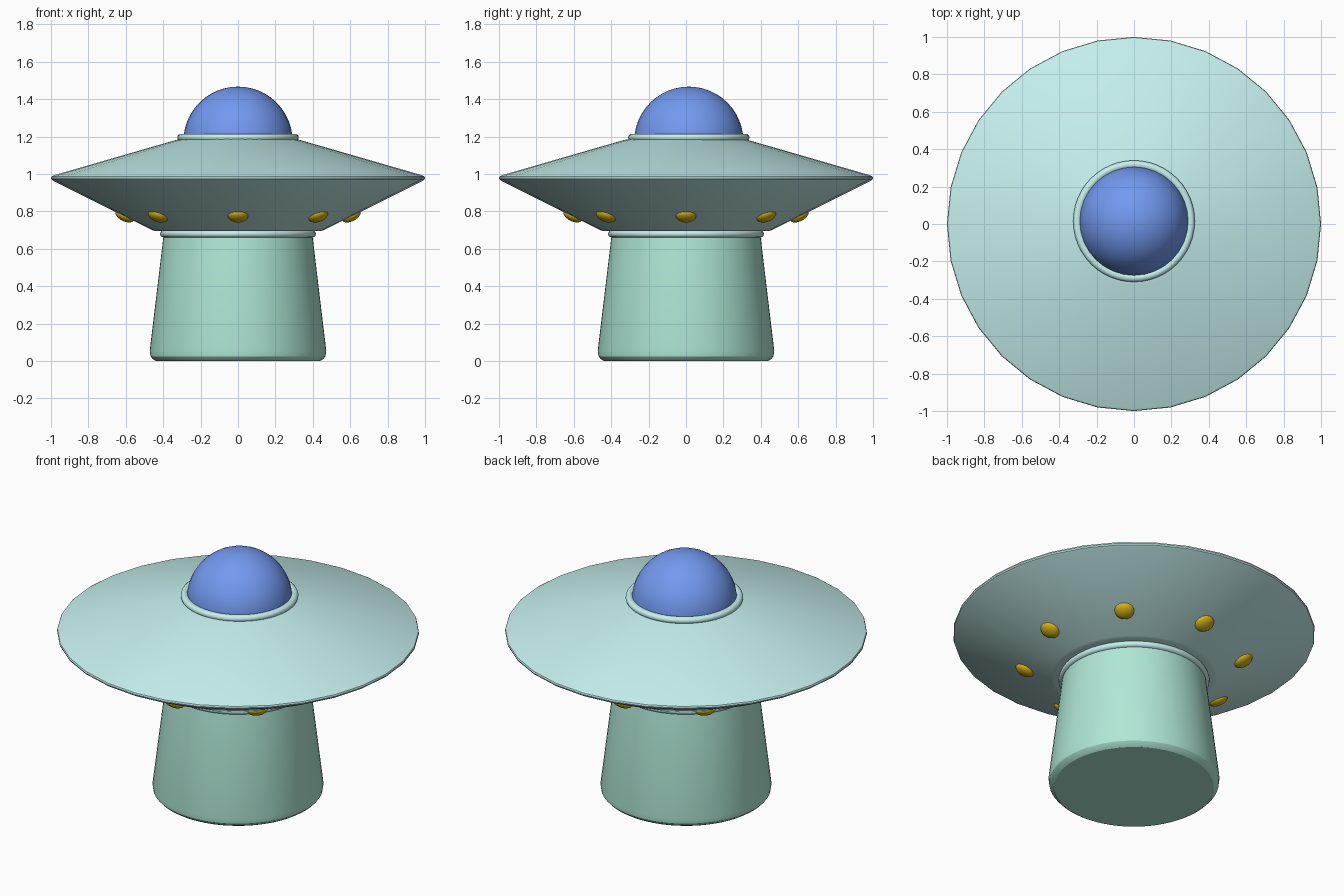
import bpy, bmesh
from math import cos, sin, pi, radians
from mathutils import Matrix

if "Cube" in bpy.data.objects:
    bpy.data.objects.remove(bpy.data.objects["Cube"])


def material(name, color):
    m = bpy.data.materials.new(name)
    m.diffuse_color = (*color, 1)
    m.use_nodes = True
    m.node_tree.nodes["Principled BSDF"].inputs["Base Color"].default_value = m.diffuse_color
    return m


hull_mat = material("pale_hull", (0.56, 0.87, 0.85))
beam_mat = material("mint_beam", (0.43, 0.80, 0.67))
glass_mat = material("blue_glass", (0.17, 0.32, 0.87))
lamp_mat = material("gold_lamp", (0.68, 0.46, 0.01))


def finish(name, bm, mat, angle=30):
    bmesh.ops.recalc_face_normals(bm, faces=bm.faces)
    me = bpy.data.meshes.new(name)
    bm.to_mesh(me)
    bm.free()
    ob = bpy.data.objects.new(name, me)
    bpy.context.collection.objects.link(ob)
    me.materials.append(mat)
    bpy.ops.object.select_all(action='DESELECT')
    ob.select_set(True)
    bpy.context.view_layer.objects.active = ob
    bpy.ops.object.shade_smooth_by_angle(angle=radians(angle))
    return ob


def lathe(name, profile, sides, mat, closed=False, centre_y=0, angle=30):
    """Revolve (radius, z) points; open profiles get flat end caps."""
    bm = bmesh.new()
    rings = [[bm.verts.new((r * cos(2 * pi * i / sides),
                            r * sin(2 * pi * i / sides) + centre_y, z))
              for i in range(sides)] for r, z in profile]
    pairs = list(zip(rings, rings[1:]))
    if closed:
        pairs.append((rings[-1], rings[0]))
    else:
        bm.faces.new(rings[0])
        bm.faces.new(rings[-1])
    for a, b in pairs:
        for i in range(sides):
            j = (i + 1) % sides
            bm.faces.new((a[i], a[j], b[j], b[i]))
    return finish(name, bm, mat, angle)


def tube(radius, z, thick, height, n=12):
    return [(radius + thick * cos(2 * pi * i / n), z + height * sin(2 * pi * i / n))
            for i in range(n)]


# Saucer body with a thin rounded rim
lathe("saucer", [(0.44, 0.695), (0.46, 0.70), (0.985, 0.962), (0.997, 0.97),
                 (1.0, 0.978), (0.997, 0.987), (0.985, 0.993),
                 (0.33, 1.182), (0.30, 1.187)], 32, hull_mat)

# Collars around the dome and the beam
lathe("dome_collar", tube(0.303, 1.195, 0.022, 0.02), 48, hull_mat, True, 0.015, 60)
lathe("beam_collar", tube(0.395, 0.68, 0.022, 0.02), 48, hull_mat, True, 0, 60)

# Tapered beam with a rounded lower edge
lathe("beam", [(0.44, 0.0), (0.455, 0.01), (0.468, 0.025), (0.472, 0.055),
               (0.397, 0.68)], 64, beam_mat)

# Glass dome: the upper part of a sphere
bm = bmesh.new()
bmesh.ops.create_uvsphere(bm, u_segments=32, v_segments=24, radius=0.292,
                          matrix=Matrix.Translation((0, 0.015, 1.175)))
bmesh.ops.bisect_plane(bm, geom=bm.verts[:] + bm.edges[:] + bm.faces[:],
                       plane_co=(0, 0, 1.175), plane_no=(0, 0, -1), clear_outer=True)
finish("dome", bm, glass_mat)

# Eight flattened lamps lying against the underside slope
for k in range(8):
    bm = bmesh.new()
    place = (Matrix.Rotation(k * pi / 4, 4, 'Z')
             @ Matrix.Translation((0.605, 0, 0.777))
             @ Matrix.Rotation(radians(-26.5), 4, 'Y')
             @ Matrix.Diagonal((0.055, 0.055, 0.03, 1)))
    bmesh.ops.create_uvsphere(bm, u_segments=24, v_segments=12, radius=1, matrix=place)
    finish(f"lamp_{k + 1}", bm, lamp_mat)
